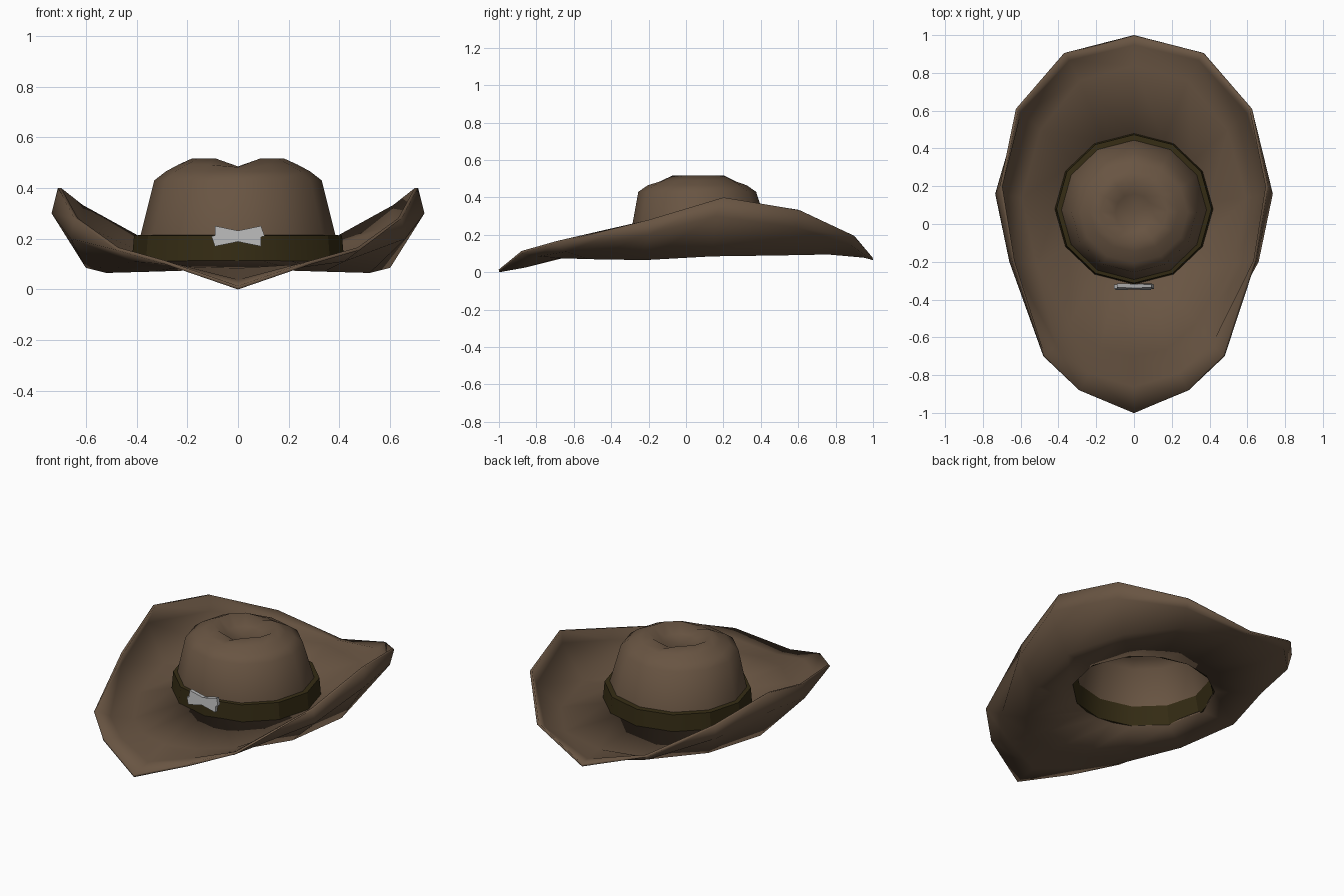
import bpy, bmesh, math
from mathutils import Vector

cube = bpy.data.objects.get("Cube")
if cube:
    bpy.data.objects.remove(cube, do_unlink=True)


def material(name, colour):
    mat = bpy.data.materials.new(name)
    mat.use_nodes = True
    mat.diffuse_color = (*colour, 1)
    mat.node_tree.nodes["Principled BSDF"].inputs["Base Color"].default_value = (*colour, 1)
    return mat


brown = material("brown_felt", (0.14, 0.09, 0.055))
dark = material("dark_leather", (0.035, 0.025, 0.007))
silver = material("silver_metal", (0.45, 0.45, 0.45))

SIDES = 12


def finish(bm, name, mat, angle):
    """Turn a bmesh into a shaded object."""
    bmesh.ops.recalc_face_normals(bm, faces=bm.faces)
    mesh = bpy.data.meshes.new(name)
    bm.to_mesh(mesh)
    bm.free()
    mesh.materials.append(mat)
    obj = bpy.data.objects.new(name, mesh)
    bpy.context.collection.objects.link(obj)
    bpy.ops.object.select_all(action="DESELECT")
    obj.select_set(True)
    bpy.context.view_layer.objects.active = obj
    bpy.ops.object.shade_smooth_by_angle(angle=math.radians(angle))
    return obj


def loft(rings, loop=False):
    """Bridge closed rings of points, each with the same point count."""
    bm = bmesh.new()
    rows = [[bm.verts.new(p) for p in ring] for ring in rings]
    pairs = list(zip(rows, rows[1:]))
    if loop:
        pairs.append((rows[-1], rows[0]))
    for low, high in pairs:
        for i in range(len(low)):
            j = (i + 1) % len(low)
            bm.faces.new((low[i], low[j], high[j], high[i]))
    return bm, rows


def oval(rx, ry, cy, z, notch=0):
    """Oval ring starting at the front; notch lowers its front and back points."""
    ring = []
    for i in range(SIDES):
        a = math.tau * i / SIDES
        drop = notch if i % (SIDES // 2) == 0 else 0
        ring.append(Vector((rx * math.sin(a), cy - ry * math.cos(a), z - drop)))
    return ring


def mirrored(half):
    """Close a half outline, running front to back, across the centre plane."""
    return half + [Vector((-p.x, p.y, p.z)) for p in reversed(half[1:-1])]


# Brim: fold line, outer bulge and rim, listed from front tip to back
fold = [(0, -.7, .07), (.18, -.66, .075), (.34, -.52, .07), (.52, -.22, .065),
        (.6, .14, .085), (.5, .5, .09), (.29, .76, .095), (0, .84, .095)]
bulge = [(0, -.86, .025), (.24, -.79, .085), (.42, -.64, .11), (.66, -.2, .2),
         (.735, .16, .3), (.61, .59, .24), (.35, .87, .15), (0, .95, .078)]
rim = [(0, -1, 0), (.29, -.88, .1), (.48, -.7, .155), (.645, -.2, .28),
       (.71, .2, .4), (.625, .61, .33), (.37, .905, .185), (0, 1, .065)]
fold, bulge, rim = ([Vector(p) for p in row] for row in (fold, bulge, rim))
hole = []
for p in fold:
    a = math.atan2(p.x, .08 - p.y)
    hole.append(Vector((.4 * math.sin(a), .08 - .385 * math.cos(a), .1)))
bm, rows = loft([mirrored(row) for row in (hole, fold, bulge, rim)])
brim = finish(bm, "brim", brown, 60)
if sum(f.normal.z for f in brim.data.polygons) < 0:
    brim.data.flip_normals()
thick = brim.modifiers.new("thickness", "SOLIDIFY")
thick.thickness = .014
thick.offset = 1

# Crown: tapering wall, rounded shoulder and pinched dent on top
bm, rows = loft([
    oval(.4, .385, .08, .1),
    oval(.385, .37, .075, .21),
    oval(.33, .315, .06, .43),
    oval(.285, .265, .06, .465),
    oval(.235, .21, .065, .492, .01),
    oval(.18, .16, .065, .517, .032),
    oval(.1, .1, .06, .468),
])
centre = bm.verts.new((0, .05, .455))
top = rows[-1]
for i in range(SIDES):
    bm.faces.new((top[i], top[(i + 1) % SIDES], centre))
finish(bm, "crown", brown, 60)

# Band: closed collar around the foot of the crown
bm, rows = loft([
    oval(.4, .385, .08, .1),
    oval(.42, .4, .08, .1),
    oval(.41, .393, .08, .212),
    oval(.38, .365, .075, .215),
], loop=True)
finish(bm, "hat_band", dark, 30)

# Buckle: six-sided plate leaning back with the crown
bm = bmesh.new()
bmesh.ops.create_cone(bm, cap_ends=True, segments=6, radius1=.105, radius2=.105, depth=.022)
for v in bm.verts:
    x, y, z = v.co
    if abs(x) < abs(y) * .1:
        x, y = y, x
    v.co = (x, z, y)
if max(v.co.x for v in bm.verts) < .1:
    for v in bm.verts:
        v.co = (v.co.z, v.co.y, v.co.x)
for v in bm.verts:
    v.co.z *= .77
    v.co.y += -.332 + v.co.z * .18
    v.co.z += .21
finish(bm, "buckle", silver, 30)
